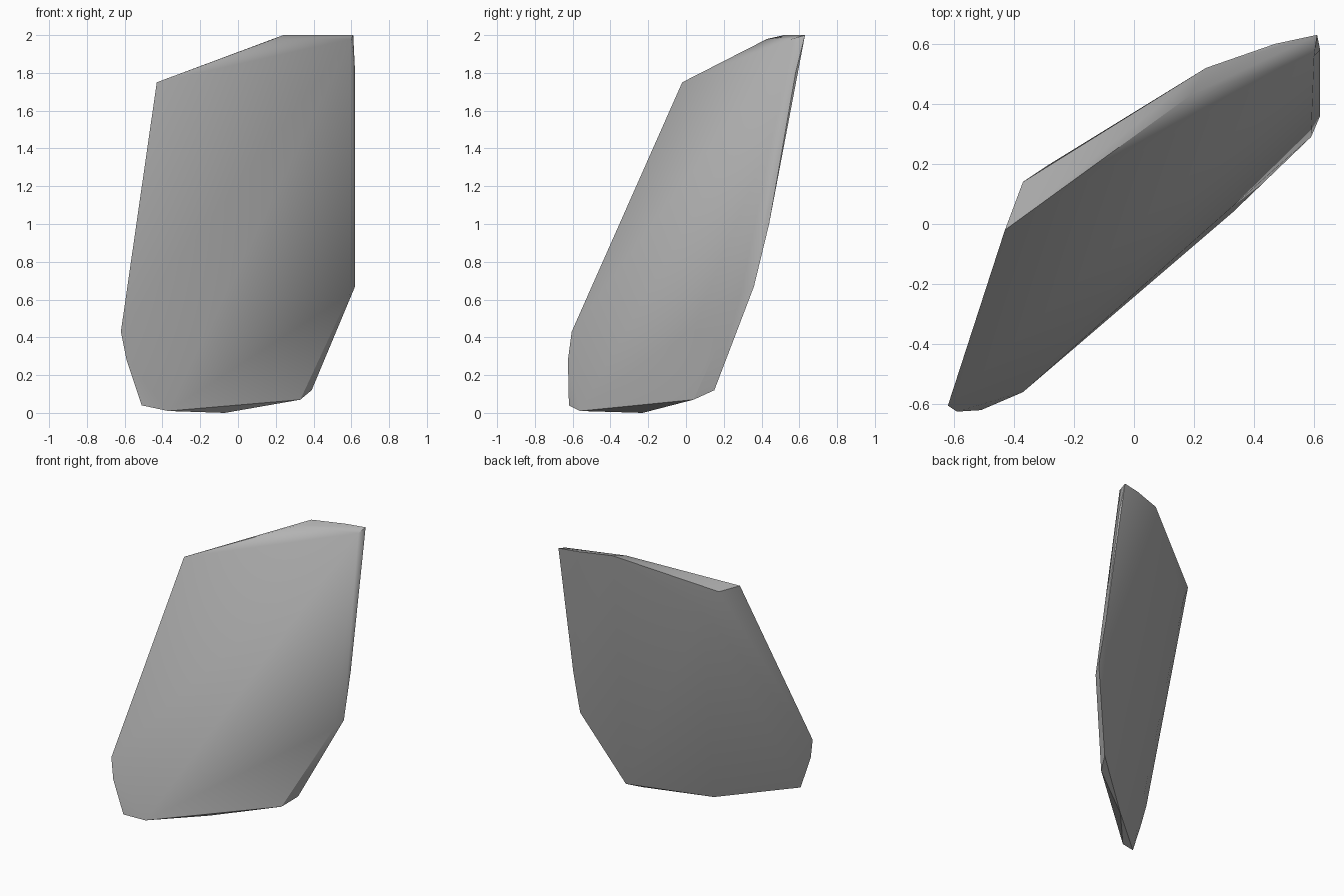
import bpy, bmesh
from math import radians

cube = bpy.data.objects.get("Cube")
if cube:
    bpy.data.objects.remove(cube, do_unlink=True)

# Grey stone colour
stone = bpy.data.materials.new("grey_stone")
stone.use_nodes = True
colour = (0.45, 0.45, 0.45, 1)
stone.diffuse_color = colour
bsdf = next(n for n in stone.node_tree.nodes if n.type == 'BSDF_PRINCIPLED')
bsdf.inputs["Base Color"].default_value = colour
bsdf.inputs["Roughness"].default_value = 0.9

# Corners of the chipped slab, by region
crown = [(-.43, -.02, 1.75), (-.37, .14, 1.75), (-.28, .2, 1.6),
         (.19, .43, 1.98), (.24, .52, 2), (.47, .6, 2),
         (.61, .63, 2), (.6, .56, 1.98)]
right_edge = [(.62, .58, 1.8), (.62, .44, 1), (.62, .36, .67), (.59, .29, .63)]
foot = [(.39, .15, .12), (.33, .04, .07), (-.07, -.23, 0),
        (-.37, -.56, .01), (-.51, -.62, .04)]
left_edge = [(-.59, -.625, .28), (-.62, -.605, .43)]

# Wrap the corners in one convex rock
bm = bmesh.new()
for corner in crown + right_edge + foot + left_edge:
    bm.verts.new(corner)
hull = bmesh.ops.convex_hull(bm, input=bm.verts[:])
loose = [v for v in bm.verts if not v.link_faces]
bmesh.ops.delete(bm, geom=loose, context='VERTS')
bmesh.ops.recalc_face_normals(bm, faces=bm.faces[:])

mesh = bpy.data.meshes.new("rock_slab")
bm.to_mesh(mesh)
bm.free()
mesh.materials.append(stone)
rock = bpy.data.objects.new("rock_slab", mesh)
bpy.context.collection.objects.link(rock)

# Soft faces, crisp chipped edges
for o in bpy.context.selected_objects:
    o.select_set(False)
rock.select_set(True)
bpy.context.view_layer.objects.active = rock
bpy.ops.object.shade_smooth_by_angle(angle=radians(30))
